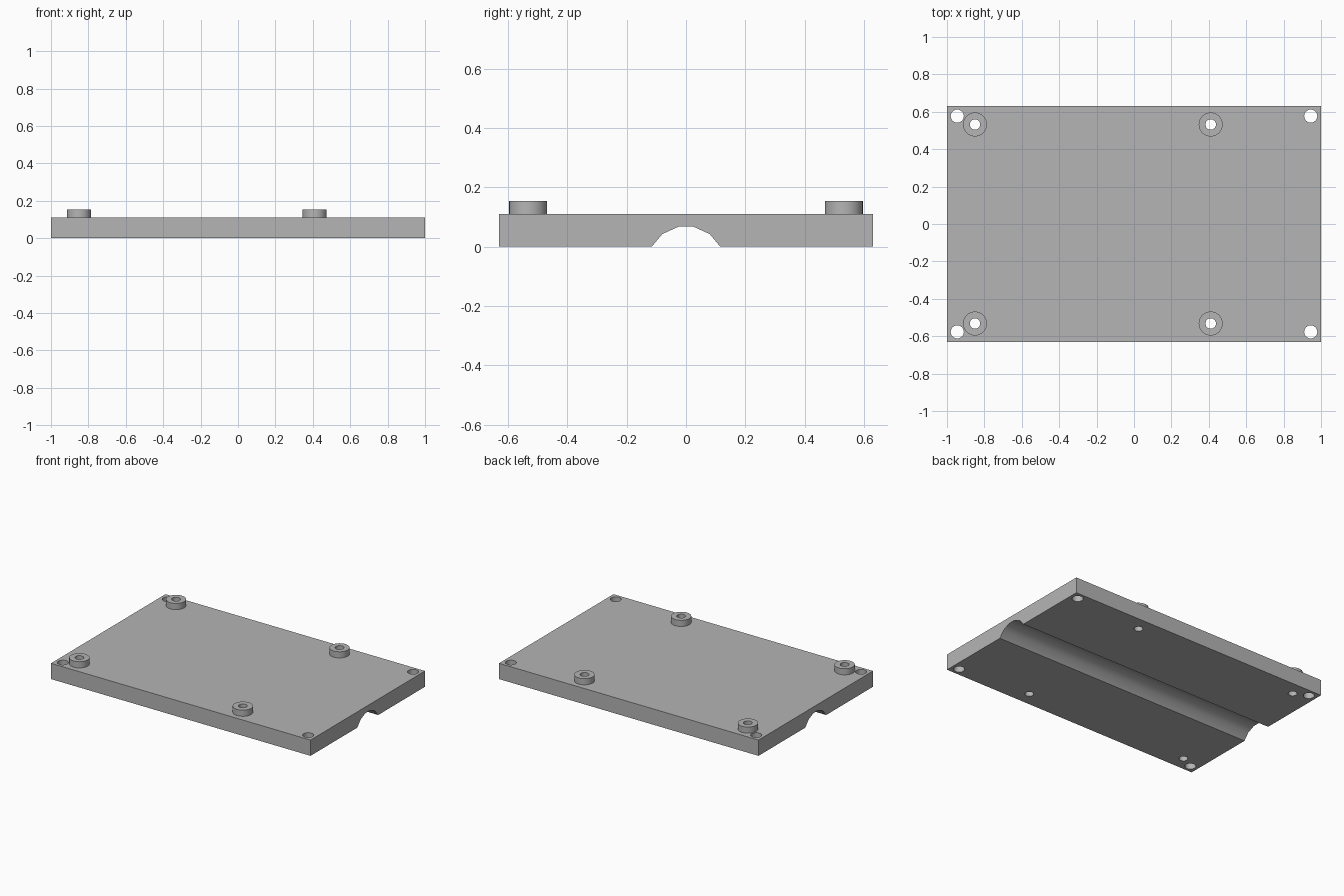
import bpy, bmesh, math
from mathutils import Matrix

cube = bpy.data.objects.get("Cube")
if cube:
    bpy.data.objects.remove(cube, do_unlink=True)

HALF_X, HALF_Y, THICK, TOP = 1.0, 0.63, 0.11, 0.153
BORE, BOSS, CORNER = 0.028, 0.064, 0.035
SIDES = 32

grey = bpy.data.materials.new("plain grey")
grey.use_nodes = True
colour = (0.46, 0.46, 0.46, 1)
grey.diffuse_color = colour
grey.node_tree.nodes["Principled BSDF"].inputs["Base Color"].default_value = colour


def make(name, bm):
    bmesh.ops.recalc_face_normals(bm, faces=bm.faces)
    mesh = bpy.data.meshes.new(name)
    bm.to_mesh(mesh)
    bm.free()
    mesh.materials.append(grey)
    obj = bpy.data.objects.new(name, mesh)
    bpy.context.collection.objects.link(obj)
    return obj


def activate(obj):
    bpy.ops.object.select_all(action="DESELECT")
    obj.select_set(True)
    bpy.context.view_layer.objects.active = obj


def smooth(obj):
    activate(obj)
    bpy.ops.object.shade_smooth_by_angle(angle=math.radians(32))


# Plate: end profile with the cable channel underneath, extruded along x
half = [(0.025, 0.067), (0.08, 0.042), (0.115, 0), (HALF_Y, 0), (HALF_Y, THICK)]
profile = half + [(-y, z) for y, z in reversed(half)]
bm = bmesh.new()
end = bm.faces.new([bm.verts.new((-HALF_X, y, z)) for y, z in profile])
sweep = bmesh.ops.extrude_face_region(bm, geom=[end])
for v in sweep["geom"]:
    if isinstance(v, bmesh.types.BMVert):
        v.co.x = HALF_X
plate = make("base_plate", bm)

# Through holes: four in the corners, four under the standoffs
standoffs = [(x, y) for x in (-0.85, 0.41) for y in (-0.532, 0.532)]
corners = [(x, y) for x in (-0.945, 0.945) for y in (-0.577, 0.577)]
bm = bmesh.new()
for points, radius in ((corners, CORNER), (standoffs, BORE)):
    for x, y in points:
        bmesh.ops.create_cone(bm, cap_ends=True, segments=SIDES, radius1=radius,
                              radius2=radius, depth=1,
                              matrix=Matrix.Translation((x, y, 0)))
cutter = make("hole_cutter", bm)
cutter.hide_render = True
cut = plate.modifiers.new("holes", "BOOLEAN")
cut.operation = "DIFFERENCE"
cut.solver = "EXACT"
cut.object = cutter
activate(plate)
bpy.ops.object.modifier_apply(modifier=cut.name)
bpy.data.objects.remove(cutter, do_unlink=True)
smooth(plate)


# Standoffs: outer wall, rim and bore, open where they meet the plate
def standoff(name, x, y):
    bm = bmesh.new()
    rings = []
    for r, z in ((BOSS, THICK), (BOSS, TOP), (BORE, TOP), (BORE, THICK)):
        angles = [math.tau * i / SIDES for i in range(SIDES)]
        rings.append([bm.verts.new((x + r * math.cos(a), y + r * math.sin(a), z))
                      for a in angles])
    for a, b in zip(rings, rings[1:]):
        for i in range(SIDES):
            j = (i + 1) % SIDES
            bm.faces.new((a[i], a[j], b[j], b[i]))
    smooth(make(name, bm))


for x, y in standoffs:
    side = "left" if x > 0 else "right"
    place = "front" if y < 0 else "back"
    standoff(f"{place}_{side}_standoff", x, y)
